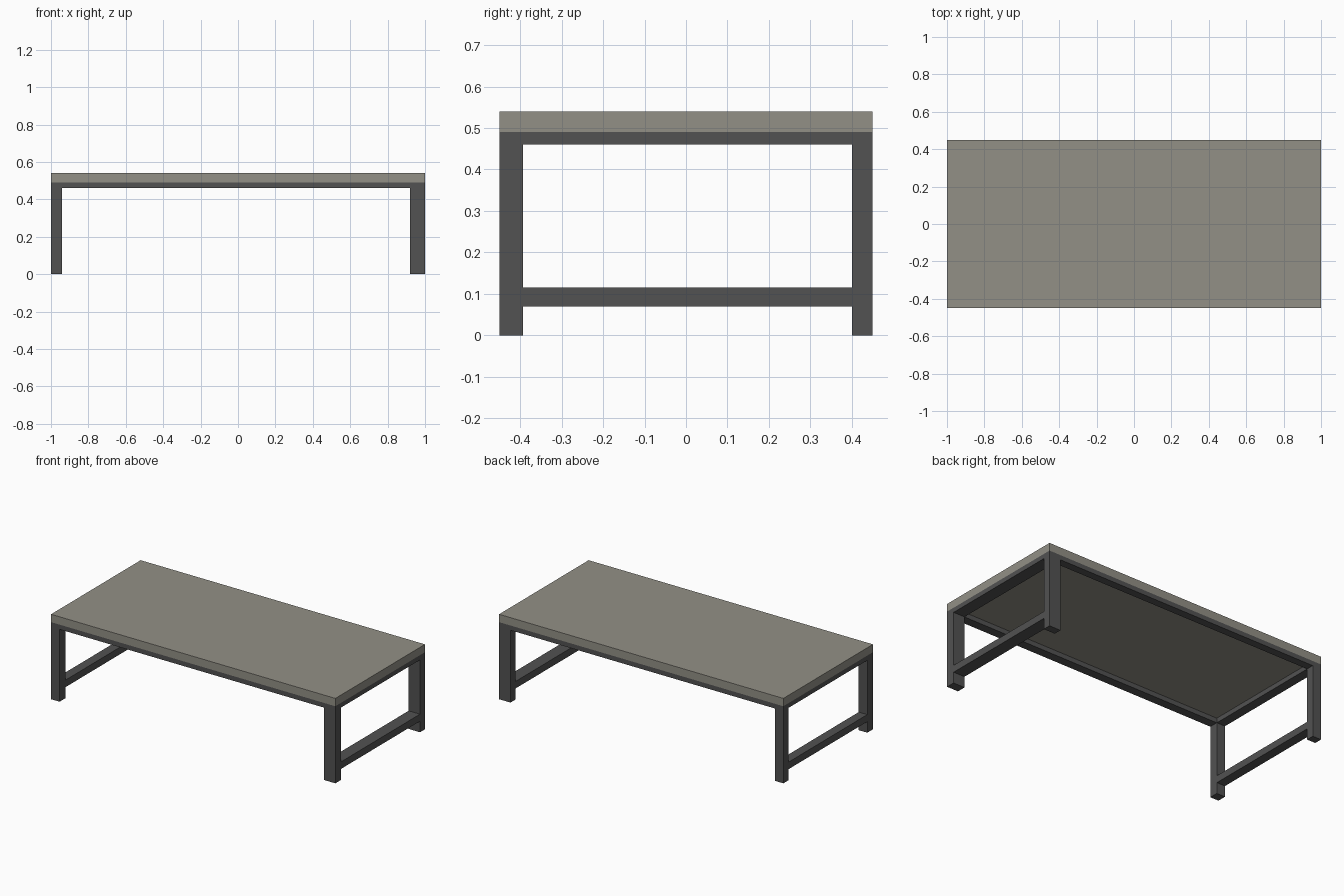
import bpy

if "Cube" in bpy.data.objects:
    bpy.data.objects.remove(bpy.data.objects["Cube"])


def material(name, color):
    mat = bpy.data.materials.new(name)
    mat.diffuse_color = (*color, 1)
    mat.use_nodes = True
    mat.node_tree.nodes["Principled BSDF"].inputs["Base Color"].default_value = mat.diffuse_color
    return mat


metal = material("dark_metal", (0.085, 0.085, 0.085))
stone = material("warm_grey_top", (0.29, 0.28, 0.24))


def box(name, lo, hi, mat):
    """Axis-aligned box between two corners."""
    centre = [(a + b) / 2 for a, b in zip(lo, hi)]
    bpy.ops.mesh.primitive_cube_add(size=1, location=centre)
    obj = bpy.context.object
    obj.name = name
    obj.scale = [b - a for a, b in zip(lo, hi)]
    bpy.ops.object.transform_apply(location=False, rotation=False, scale=True)
    obj.data.materials.append(mat)


X, Y = 1.0, 0.45                  # half length and half depth
RAIL, TOP, HIGH = 0.46, 0.49, 0.54
# Inner edges of the members: the right legs are wider, the front ones deeper
sides_x = {"left": (-X, -0.94), "right": (0.92, X)}
sides_y = {"front": (-Y, -0.393), "back": (0.40, Y)}

# Table top
box("table_top", (-X, -Y, TOP), (X, Y, HIGH), stone)

# Four legs up to the underside of the top
for sx, (x0, x1) in sides_x.items():
    for sy, (y0, y1) in sides_y.items():
        box(f"{sy}_{sx}_leg", (x0, y0, 0), (x1, y1, TOP), metal)

# End rails and low stretchers between the legs
for sx, (x0, x1) in sides_x.items():
    box(f"{sx}_rail", (x0, -0.393, RAIL), (x1, 0.40, TOP), metal)
    box(f"{sx}_stretcher", (x0, -0.393, 0.07), (x1, 0.40, 0.115), metal)

# Long rails between the legs
for sy, (y0, y1) in sides_y.items():
    box(f"{sy}_rail", (-0.94, y0, RAIL), (0.92, y1, TOP), metal)
